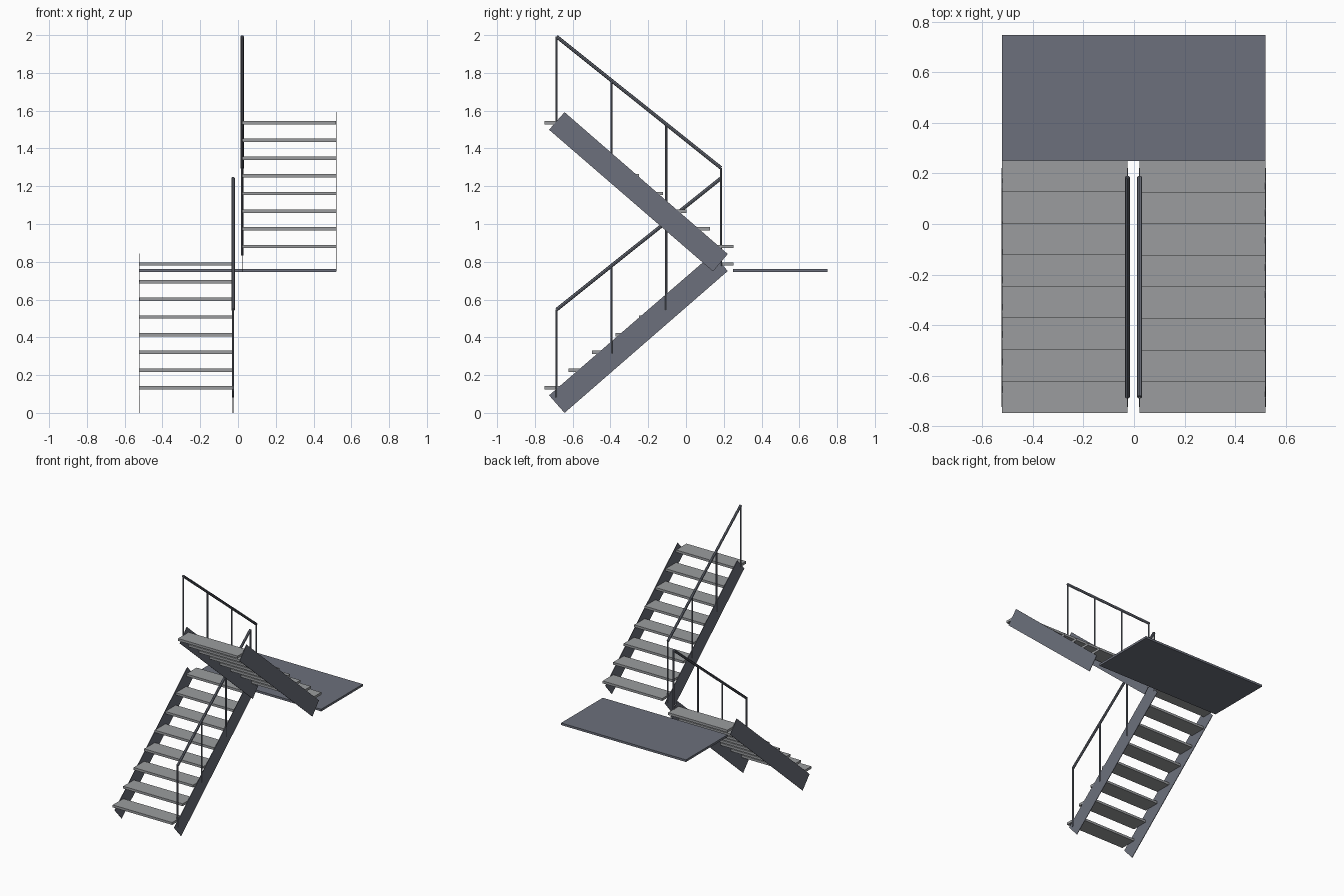
import bpy
import bmesh
from mathutils import Vector

cube = bpy.data.objects.get("Cube")
if cube:
    bpy.data.objects.remove(cube, do_unlink=True)


def material(name, color):
    m = bpy.data.materials.new(name)
    m.use_nodes = True
    m.diffuse_color = (*color, 1)
    m.node_tree.nodes["Principled BSDF"].inputs["Base Color"].default_value = (*color, 1)
    return m


steel = material("blue grey steel", (0.15, 0.163, 0.2))
tread_grey = material("tread grey", (0.325, 0.335, 0.345))


def finish(bm, name, mat):
    bmesh.ops.recalc_face_normals(bm, faces=bm.faces)
    mesh = bpy.data.meshes.new(name)
    bm.to_mesh(mesh)
    bm.free()
    mesh.materials.append(mat)
    obj = bpy.data.objects.new(name, mesh)
    bpy.context.collection.objects.link(obj)
    return obj


def box(name, low, high, mat):
    low, high = Vector(low), Vector(high)
    bm = bmesh.new()
    bmesh.ops.create_cube(bm, size=1)
    bmesh.ops.scale(bm, vec=high - low, verts=bm.verts)
    bmesh.ops.translate(bm, vec=(low + high) / 2, verts=bm.verts)
    return finish(bm, name, mat)


def rod(name, start, end, radius):
    start, end = Vector(start), Vector(end)
    axis = end - start
    bm = bmesh.new()
    bmesh.ops.create_cone(bm, cap_ends=True, segments=8, radius1=radius,
                          radius2=radius, depth=axis.length)
    bmesh.ops.rotate(bm, verts=bm.verts, cent=(0, 0, 0),
                     matrix=Vector((0, 0, 1)).rotation_difference(axis).to_matrix())
    bmesh.ops.translate(bm, vec=(start + end) / 2, verts=bm.verts)
    return finish(bm, name, steel)


def plate(name, x, outline, thickness=0.004):
    bm = bmesh.new()
    face = bm.faces.new([bm.verts.new((x - thickness / 2, y, z)) for y, z in outline])
    side = bmesh.ops.extrude_face_region(bm, geom=[face])
    bmesh.ops.translate(bm, vec=(thickness, 0, 0),
                        verts=[v for v in side["geom"] if isinstance(v, bmesh.types.BMVert)])
    return finish(bm, name, steel)


STEPS, GOING, RISE = 8, 0.125, 0.0936
FRONT = -0.748
STRINGER = [(-0.643, 0), (-0.725, 0.093), (0.143, 0.843), (0.221, 0.751)]


def flight(name, x_outer, x_inner, first_z, climb, outline, rail_z):
    # Open treads, counted from the front
    for i in range(STEPS):
        y, z = FRONT + i * GOING, first_z + climb * i * RISE
        box(f"{name}_tread_{i + 1}", (min(x_outer, x_inner), y, z - 0.009),
            (max(x_outer, x_inner), y + GOING, z + 0.009), tread_grey)
    # Side plates
    plate(f"{name}_outer_stringer", x_outer, outline)
    plate(f"{name}_inner_stringer", x_inner, outline)
    # Handrail and posts on the inner side
    y0, y1 = -0.685, 0.185
    z0, z1 = rail_z
    rod(f"{name}_handrail", (x_inner, y0, z0), (x_inner, y1, z1), 0.0095)
    for i in range(4):
        t = i / 3
        y, z = y0 + t * (y1 - y0), z0 + t * (z1 - z0)
        rod(f"{name}_post_{i + 1}", (x_inner, y, z - 0.465), (x_inner, y, z), 0.006)


flight("lower_flight", -0.523, -0.026, 0.133, 1, STRINGER, (0.547, 1.242))
flight("upper_flight", 0.52, 0.022, 1.536, -1,
       [(y, 1.592 - z) for y, z in STRINGER], (1.992, 1.297))

# Landing slab at the back
box("landing", (-0.523, 0.25, 0.746), (0.52, 0.748, 0.762), steel)
